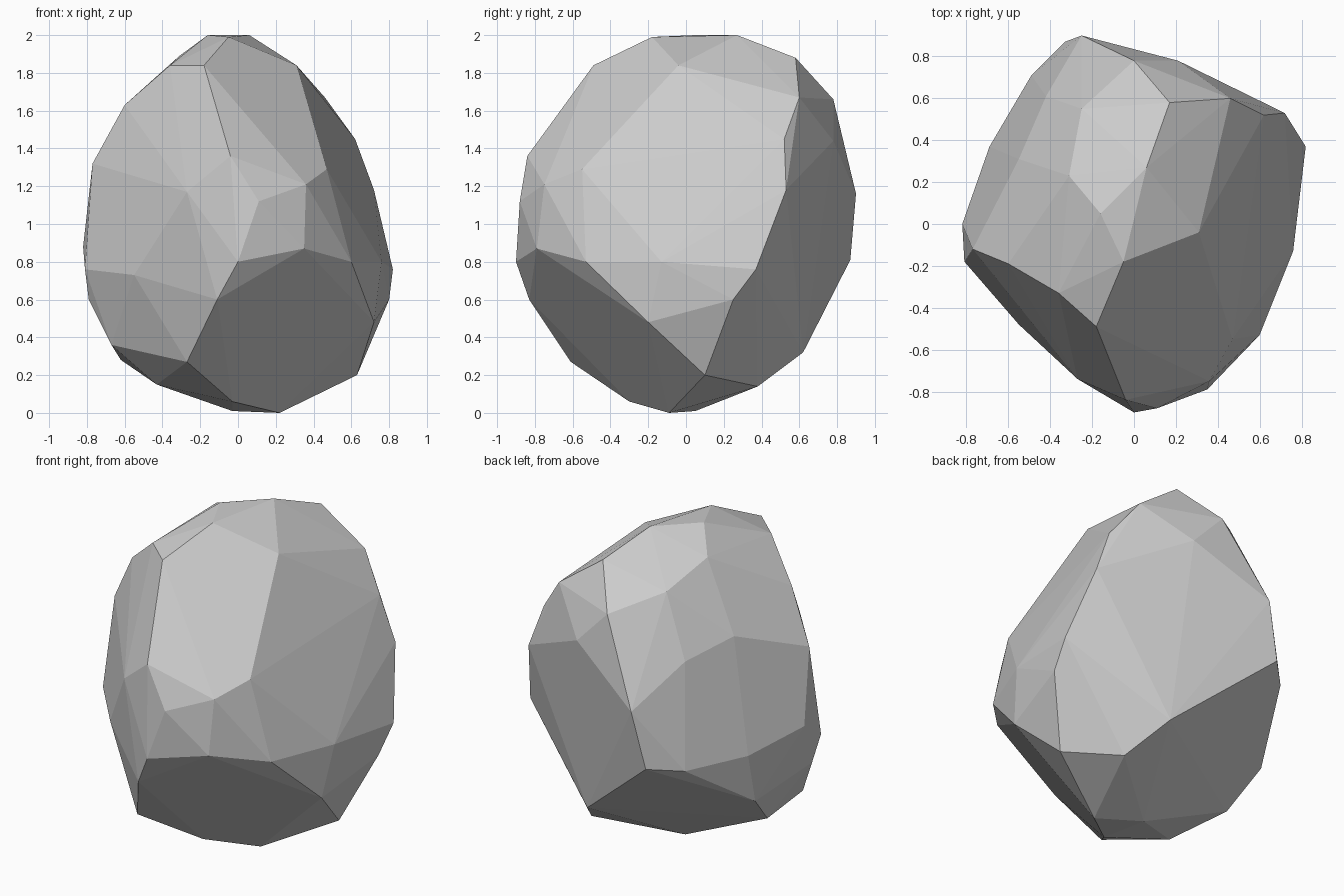
import bpy, bmesh

# Corner points of the chipped boulder (x, y, z)
corners = [
    # crown
    (-.16, .05, 2.0), (.06, .27, 2.0), (-.05, -.18, 1.99), (.17, .58, 1.88),
    (.31, -.04, 1.84), (-.18, -.49, 1.84), (-.36, -.33, 1.84),
    (-.31, .23, 1.89), (-.25, .55, 1.78), (.46, .60, 1.67), (0, .78, 1.66),
    # upper flanks
    (-.60, -.19, 1.63), (-.55, .31, 1.49), (.62, .52, 1.45), (.21, .78, 1.44),
    (-.42, .61, 1.41), (-.04, -.84, 1.36), (-.77, -.12, 1.32),
    (.47, -.55, 1.29), (.36, -.75, 1.21),
    # waist
    (.72, .53, 1.18), (-.25, .90, 1.16), (-.27, -.74, 1.17), (.11, -.88, 1.12),
    (.35, -.79, .87), (-.82, 0, .88), (-.81, -.18, .76), (0, -.90, .8),
    (.60, -.53, .8), (.76, -.13, .8), (-.33, .87, .81), (.82, .37, .76),
    (-.49, .71, .78), (-.69, .37, .8),
    # lower flanks
    (-.55, -.48, .73), (-.11, -.83, .6), (-.79, -.12, .6), (.80, .25, .6),
    (.72, -.20, .48), (-.69, .30, .49), (-.67, -.20, .36), (.25, .62, .32),
    (-.27, -.61, .27),
    # base
    (-.62, .08, .28), (.63, .10, .2), (-.43, -.20, .15), (.39, .38, .14),
    (-.03, -.30, .06), (-.03, .05, .01), (.22, -.09, 0),
]

# Wrap the corners in a flat-faced shell
bm = bmesh.new()
for co in corners:
    bm.verts.new(co)
hull = bmesh.ops.convex_hull(bm, input=bm.verts[:])
unused = {g for g in hull["geom_interior"] + hull["geom_unused"]
          if isinstance(g, bmesh.types.BMVert)}
bmesh.ops.delete(bm, geom=list(unused), context='VERTS')
bmesh.ops.recalc_face_normals(bm, faces=bm.faces[:])

# Merge nearly coplanar triangles into broad facets
bmesh.ops.dissolve_limit(bm, angle_limit=0.04, verts=bm.verts[:], edges=bm.edges[:])

mesh = bpy.data.meshes.new("boulder")
bm.to_mesh(mesh)
bm.free()
boulder = bpy.data.objects.new("boulder", mesh)
bpy.context.collection.objects.link(boulder)
